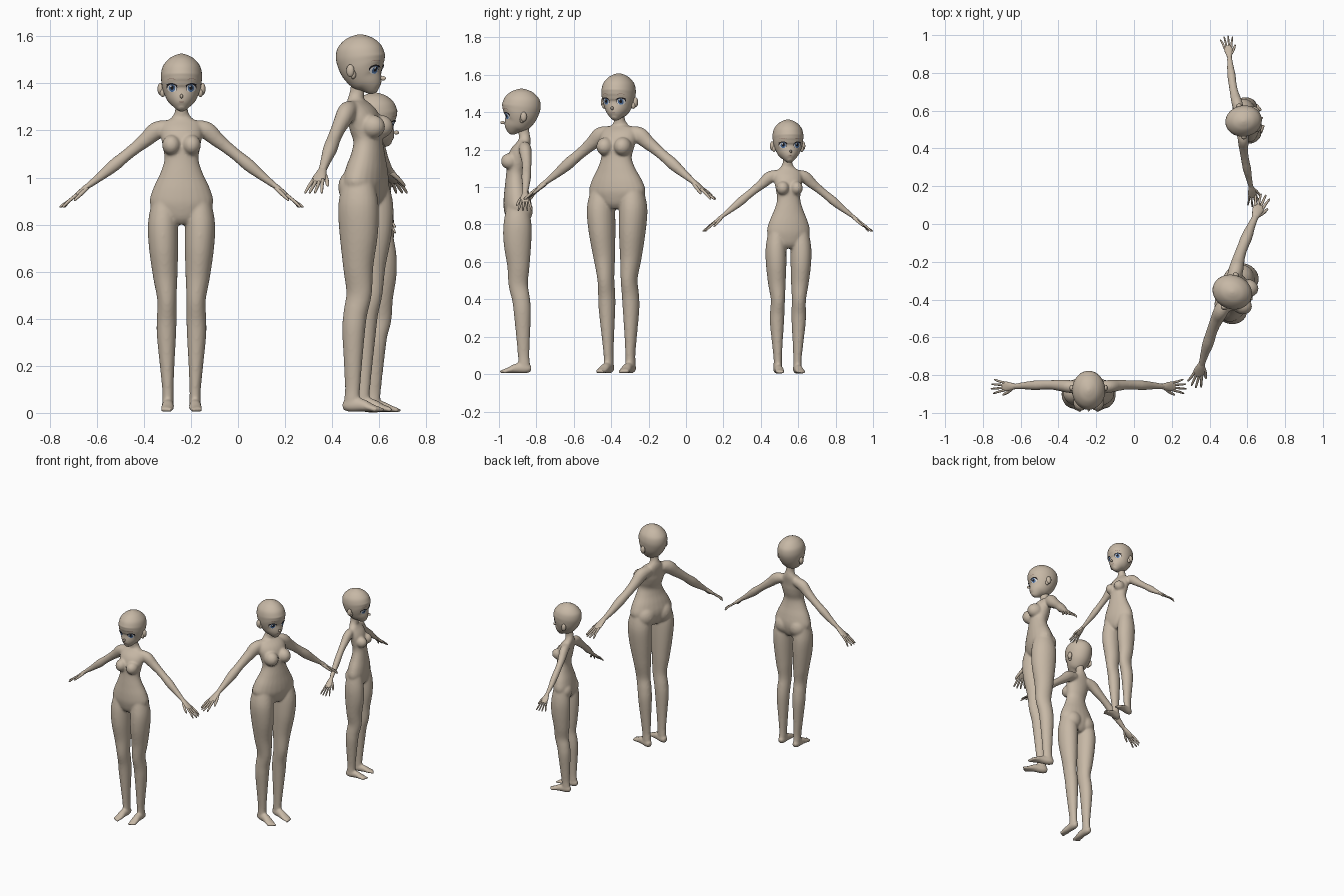
import bpy, bmesh, math
from mathutils import Vector, Matrix
from mathutils.bvhtree import BVHTree

if "Cube" in bpy.data.objects:
    bpy.data.objects.remove(bpy.data.objects["Cube"])

def material(name, col):
    m = bpy.data.materials.new(name)
    m.use_nodes = True
    m.diffuse_color = (*col, 1)
    bsdf = m.node_tree.nodes["Principled BSDF"]
    bsdf.inputs["Base Color"].default_value = (*col, 1)
    bsdf.inputs["Roughness"].default_value = 0.8
    return m

SKIN = material("skin", (0.57, 0.48, 0.38))
WHITE = material("eye_white", (0.8, 0.8, 0.8))
BLUE = material("iris_blue", (0.08, 0.17, 0.36))
DARK = material("lash_dark", (0.015, 0.013, 0.015))
LIP = material("lip_brown", (0.3, 0.19, 0.15))
X, Y = Vector((1, 0, 0)), Vector((0, 1, 0))

def interp(z, pairs):
    """Piecewise linear lookup, extended at both ends."""
    for (a, fa), (b, fb) in zip(pairs, pairs[1:]):
        if z <= b:
            break
    return fa + (fb - fa) * (z - a) / (b - a)

def catmull(rings, steps=5):
    """Smooth a list of (x, y, z, ru, rv) rings."""
    r = [Vector(q) for q in rings]
    r = [r[0]] + r + [r[-1]]
    out = []
    for a, b, c, d in zip(r, r[1:], r[2:], r[3:]):
        for i in range(steps):
            t = i / steps
            out.append(0.5 * (2 * b + (c - a) * t + (2 * a - 5 * b + 4 * c - d) * t * t
                              + (3 * b - a - 3 * c + d) * t ** 3))
    return out + [r[-1]]

def loft(bm, rings, ref=Y, n=24):
    """Closed tube through elliptical rings; rv runs along ref."""
    rings = catmull(rings)
    pts = [Vector(q[:3]) for q in rings]
    loops = []
    for i, q in enumerate(rings):
        t = pts[min(i + 1, len(pts) - 1)] - pts[max(i - 1, 0)]
        u = ref.cross(t).normalized()
        v = (ref - t * ref.dot(t) / t.length_squared).normalized()
        loops.append([bm.verts.new(pts[i] + u * q[3] * math.cos(a) + v * q[4] * math.sin(a))
                      for a in (2 * math.pi * k / n for k in range(n))])
    for a, b in zip(loops, loops[1:]):
        for k in range(n):
            bm.faces.new((a[k], a[(k + 1) % n], b[(k + 1) % n], b[k]))
    bm.faces.new(loops[0])
    bm.faces.new(loops[-1])

def ball(bm, c, r):
    m = Matrix.Translation(c) @ Matrix.Diagonal((*r, 1))
    bmesh.ops.create_uvsphere(bm, u_segments=20, v_segments=12, radius=1, matrix=m)

def finish(bm, name, mats, place, recalc=True):
    if recalc:
        bmesh.ops.recalc_face_normals(bm, faces=bm.faces)
    me = bpy.data.meshes.new(name)
    bm.to_mesh(me)
    bm.free()
    me.shade_smooth()
    for m in mats:
        me.materials.append(m)
    ob = bpy.data.objects.new(name, me)
    ob.matrix_world = place
    bpy.context.collection.objects.link(ob)
    return ob

TORSO = [(-.02, .80, .03, .04), (-.02, .83, .10, .062), (-.02, .89, .135, .075),
         (-.025, .95, .122, .07), (-.03, 1.015, .092, .058), (-.03, 1.075, .073, .051),
         (-.022, 1.13, .08, .056), (-.01, 1.18, .088, .053), (.01, 1.225, .083, .038),
         (.018, 1.25, .048, .032), (.015, 1.28, .028, .03), (.01, 1.32, .027, .03),
         (.008, 1.36, .026, .03)]
LEG = [(.072, -.02, .89, .055, .06), (.079, -.021, .80, .064, .075), (.076, -.021, .70, .062, .074),
       (.069, -.016, .58, .052, .06), (.062, -.017, .48, .041, .052), (.063, -.002, .40, .042, .048),
       (.064, .005, .33, .041, .046), (.061, .009, .20, .031, .037), (.058, .012, .10, .024, .031),
       (.058, .015, .05, .024, .031), (.058, .017, .022, .02, .026)]
FOOT = [(.058, .052, .026, .016, .014), (.058, .025, .03, .026, .025), (.058, -.025, .031, .026, .025),
        (.06, -.07, .02, .015, .028), (.063, -.1, .014, .01, .025)]
ARM = [(.05, .016, 1.215, .03, .03), (.105, .02, 1.2, .038, .034), (.15, .025, 1.162, .032, .03),
       (.19, .028, 1.13, .027, .026), (.235, .028, 1.094, .025, .025), (.285, .026, 1.053, .027, .026),
       (.34, .024, 1.008, .02, .02), (.395, .02, .966, .013, .015), (.41, .02, .954, .01, .014)]
PALM = [(.385, .02, .974, .011, .013), (.41, .02, .954, .012, .02), (.435, .02, .934, .01, .026),
        (.456, .02, .918, .007, .023)]
HEAD = [(-.07, 1.291, .01, .01), (-.061, 1.301, .028, .032), (-.045, 1.325, .052, .053),
        (-.026, 1.35, .069, .075), (-.012, 1.38, .081, .091), (-.004, 1.41, .086, .1),
        (0, 1.44, .087, .103), (0, 1.475, .078, .092), (0, 1.505, .053, .063),
        (0, 1.52, .026, .031), (0, 1.526, .006, .007)]

def plate(bm, tree, c, r, lift, mat, arch=0, tilt=0):
    """Thin oval laid on the face surface."""
    n, loops = 20, []
    for f in (0.02, 0.35, 0.7, 1):
        loop = []
        for k in range(n):
            a = 2 * math.pi * k / n
            u, w = f * math.cos(a), f * math.sin(a)
            x, z = c[0] + r[0] * u, c[1] + r[1] * w - arch * u * u + tilt * u
            y = tree.ray_cast(Vector((x, -1, z)), Y)[0].y
            loop.append(bm.verts.new((x, y - lift, z)))
        loops.append(loop)
    faces = [bm.faces.new(loops[0])]
    for a, b in zip(loops, loops[1:]):
        faces += [bm.faces.new((a[k], b[k], b[(k + 1) % n], a[(k + 1) % n])) for k in range(n)]
    for f in faces:
        f.material_index = mat

def figure(name, loc, turn, heights, thick, leg_thick, arm, head):
    place = Matrix.Translation((*loc, 0)) @ Matrix.Rotation(math.radians(turn), 4, "Z")
    levels = list(zip((0, .48, .815, 1.295), heights))
    widths = [(0, leg_thick), (.48, leg_thick), (.8, thick), (1.22, thick), (1.295, head), (1.4, head)]

    def body(q):
        k = interp(q[2], widths)
        return (q[0] * k, q[1] * k, interp(q[2], levels), q[3] * k, q[4] * k)

    def limb(q, s):
        z = interp(1.205, levels) + (q[2] - 1.205) * arm
        return (s * q[0] * arm, q[1] * arm, z, q[3] * thick, q[4] * thick)

    # Torso, legs, feet and arms fused into one skin
    bm = bmesh.new()
    loft(bm, [body((0, *q)) for q in TORSO])
    for s in (-1, 1):
        def blob(c, r):
            q = body((s * c[0], c[1], c[2], 0, 0))
            ball(bm, q[:3], [v * interp(c[2], widths) for v in r])
        loft(bm, [body((s * q[0], *q[1:])) for q in LEG])
        loft(bm, [body((s * q[0], *q[1:])) for q in FOOT], X)
        loft(bm, [limb(q, s) for q in ARM])
        blob((.043, -.063, 1.138), (.04, .047, .043))
        blob((.056, .006, .875), (.062, .056, .066))
        for i in range(5):
            blob((.045 + .0095 * i, -.107 + .005 * i, .013), (.0075 - .0006 * i, .013, .009))
    ob = finish(bm, name + "_body", [SKIN], place)
    m = ob.modifiers.new("Fuse", "REMESH")
    m.mode, m.voxel_size, m.use_smooth_shade = "VOXEL", 0.0065, True
    m = ob.modifiers.new("Soften", "SMOOTH")
    m.factor, m.iterations = 0.5, 8

    # Hands with four fingers and a thumb
    bm = bmesh.new()
    for s in (-1, 1):
        loft(bm, [limb(q, s) for q in PALM], n=14)
        for i, reach in enumerate((.505, .516, .513, .5)):
            o = (i - 1.5) * .0135
            digit = [(.445, .02 + o, .927, .007, .0065),
                     (.475, .02 + o * 1.35, .903, .0065, .006),
                     (reach - .005, .02 + o * 1.75, .879, .005, .0045),
                     (reach, .02 + o * 1.8, .873, .002, .002)]
            loft(bm, [limb(q, s) for q in digit], n=10)
        thumb = [(.4, .014, .957, .009, .009), (.425, -.008, .932, .008, .008),
                 (.45, -.022, .908, .0055, .006), (.456, -.025, .901, .002, .002)]
        loft(bm, [limb(q, s) for q in thumb], n=10)
    finish(bm, name + "_hands", [SKIN], place)

    # Head with nose and ears
    lift = Matrix.Translation((0, 0, heights[3])) @ Matrix.Scale(head, 4) @ Matrix.Translation((0, 0, -1.295))
    bm = bmesh.new()
    loft(bm, [(0, *q) for q in HEAD], n=40)
    tree = BVHTree.FromBMesh(bm)
    ball(bm, (0, -.1, 1.345), (.007, .012, .009))
    for s in (-1, 1):
        ball(bm, (s * .089, .012, 1.376), (.013, .017, .026))
        ball(bm, (s * .08, .003, 1.36), (.012, .012, .018))
    finish(bm, name + "_head", [SKIN], place @ lift)

    # Eyes, brows and mouth as thin plates
    bm = bmesh.new()
    for s in (-1, 1):
        x = s * .041
        plate(bm, tree, (x, 1.383), (.023, .0185), .0012, 1, tilt=s * .002)
        plate(bm, tree, (x, 1.379), (.02, .0165), .002, 0)
        plate(bm, tree, (x - s * .001, 1.38), (.0135, .0165), .0028, 2)
        plate(bm, tree, (x - s * .001, 1.382), (.007, .0095), .0036, 1)
        plate(bm, tree, (x - .005, 1.388), (.0035, .004), .0044, 0)
        plate(bm, tree, (x, 1.398), (.025, .003), .0044, 1, arch=.007, tilt=s * .002)
        plate(bm, tree, (s * .043, 1.42), (.02, .0014), .0012, 3, arch=.005)
    plate(bm, tree, (0, 1.321), (.013, .0018), .0012, 3)
    finish(bm, name + "_face", [WHITE, DARK, BLUE, LIP], place @ lift, recalc=False)

figure("front_figure", (-.24, -.88), 0, (0, .48, .815, 1.295), 1, 1, 1, 1)
figure("tall_figure", (.52, -.36), 70, (0, .51, .9, 1.37), 1.16, 1.07, 1.05, 1.03)
figure("small_figure", (.58, .545), 99.4, (0, .40, .685, 1.144), .86, .92, .89, .94)
